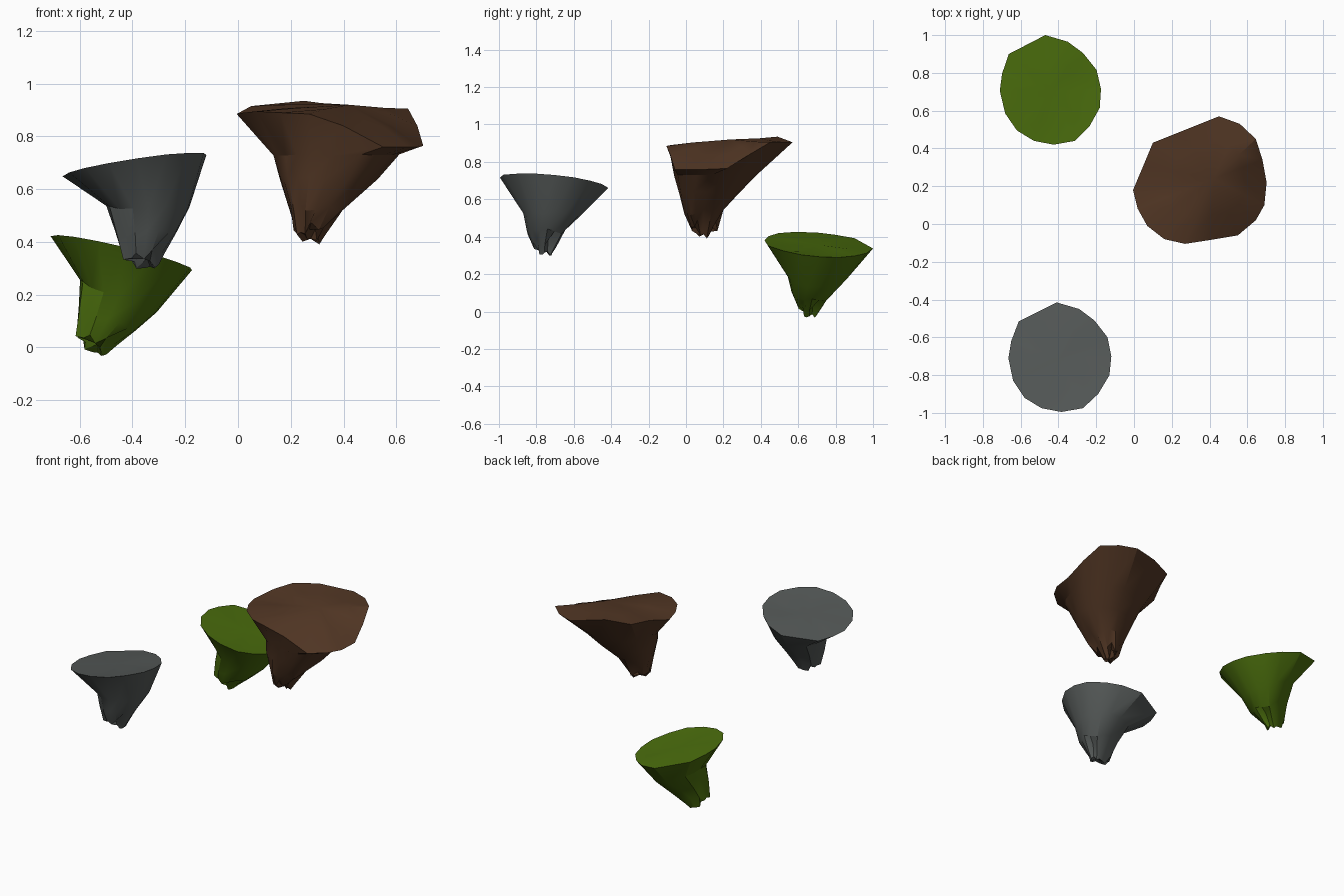
import bpy, bmesh, math, random
from mathutils import Vector

if "Cube" in bpy.data.objects:
    bpy.data.objects.remove(bpy.data.objects["Cube"])


def material(name, rgb):
    m = bpy.data.materials.new(name)
    m.diffuse_color = (*rgb, 1)
    m.use_nodes = True
    m.node_tree.nodes["Principled BSDF"].inputs["Base Color"].default_value = m.diffuse_color
    return m


def island(name, centre, rim, rings, tip, mat, tilt_y=0.0):
    """Loft from the rim down through elliptical rings to a ragged tip.
    rings: (xmin, xmax, ymin, ymax, z, roughness), all relative to centre."""
    rng = random.Random(7)
    bm = bmesh.new()
    n = len(rim)
    angles = [math.atan2(p[1], p[0]) for p in rim]
    outer = [bm.verts.new(p) for p in rim]

    # gently uneven top
    hub = bm.verts.new((0, 0, 0))
    inner = [bm.verts.new((p[0] * .6, p[1] * .6, p[2] * .5 + rng.uniform(-.006, .008))) for p in rim]
    for i in range(n):
        j = (i + 1) % n
        bm.faces.new((inner[i], inner[j], hub))
        bm.faces.new((outer[i], outer[j], inner[j], inner[i]))

    # tapering underside with broken rock columns
    prev = outer
    for x0, x1, y0, y1, z, rough in rings:
        cx, cy, rx, ry = (x0 + x1) / 2, (y0 + y1) / 2, (x1 - x0) / 2, (y1 - y0) / 2
        ring = []
        for a in angles:
            k = 1.02 - rng.random() * rough
            dz = rng.uniform(-.12, .12) * rough
            ring.append(bm.verts.new((cx + rx * k * math.cos(a), cy + ry * k * math.sin(a), z + dz)))
        for i in range(n):
            j = (i + 1) % n
            bm.faces.new((prev[j], prev[i], ring[i], ring[j]))
        prev = ring
    end = bm.verts.new(tip)
    for i in range(n):
        bm.faces.new((prev[(i + 1) % n], prev[i], end))

    bmesh.ops.recalc_face_normals(bm, faces=bm.faces)
    me = bpy.data.meshes.new(name)
    bm.to_mesh(me)
    bm.free()
    me.materials.append(mat)
    ob = bpy.data.objects.new(name, me)
    ob.location = centre
    ob.rotation_euler.y = tilt_y
    bpy.context.collection.objects.link(ob)
    bpy.context.view_layer.objects.active = ob
    ob.select_set(True)
    bpy.ops.object.shade_smooth_by_angle(angle=math.radians(28))
    ob.select_set(False)


# small islands: one shape used twice
small_outline = [(-.02, .295), (.10, .26), (.18, .20), (.25, .11), (.27, .01), (.26, -.09),
                 (.20, -.19), (.12, -.265), (.005, -.285), (-.10, -.265), (-.19, -.21),
                 (-.25, -.12), (-.275, 0), (-.26, .09), (-.22, .195)][::-1]
small_rim = [(x, y, .15 * x - .09 * y) for x, y in small_outline]
small_rings = [(-.11, .205, -.165, .165, -.16, .06),
               (-.08, .165, -.15, .08, -.26, .14),
               (-.055, .12, -.12, .025, -.325, .3),
               (-.01, .09, -.09, -.005, -.355, .3)]
small_tip = (.045, -.05, -.352)
island("stone_island", (-.39, -.71, .69), small_rim, small_rings, small_tip,
       material("grey stone", (.09, .1, .097)))
island("grass_island", (-.44, .705, .357), small_rim, small_rings, small_tip,
       material("grass green", (.07, .155, .004)), math.radians(22))

# large island: front right edge sags
big_rim = [(.45, .57, .905), (.56, .53, .905), (.645, .45, .905), (.68, .34, .84), (.702, .22, .765),
           (.69, .10, .76), (.645, .02, .76), (.55, -.06, .76), (.40, -.085, .84), (.27, -.105, .885),
           (.16, -.08, .89), (.07, -.01, .895), (.02, .08, .89), (-.005, .18, .885),
           (.05, .31, .915), (.10, .43, .92), (.25, .49, .935)][::-1]
big_centre = Vector((.42, .24, .92))
cx, cy, cz = big_centre
big_rings = [(x0 - cx, x1 - cx, y0 - cy, y1 - cy, z - cz, r) for x0, x1, y0, y1, z, r in (
    (.135, .61, -.06, .38, .73, .03),
    (.155, .53, -.045, .29, .64, .06),
    (.185, .42, -.01, .21, .53, .14),
    (.21, .35, .02, .17, .465, .3),
    (.235, .31, .05, .14, .425, .3))]
island("earth_island", big_centre, [tuple(Vector(p) - big_centre) for p in big_rim], big_rings,
       (.275 - cx, .095 - cy, .412 - cz), material("brown earth", (.085, .038, .018)))
